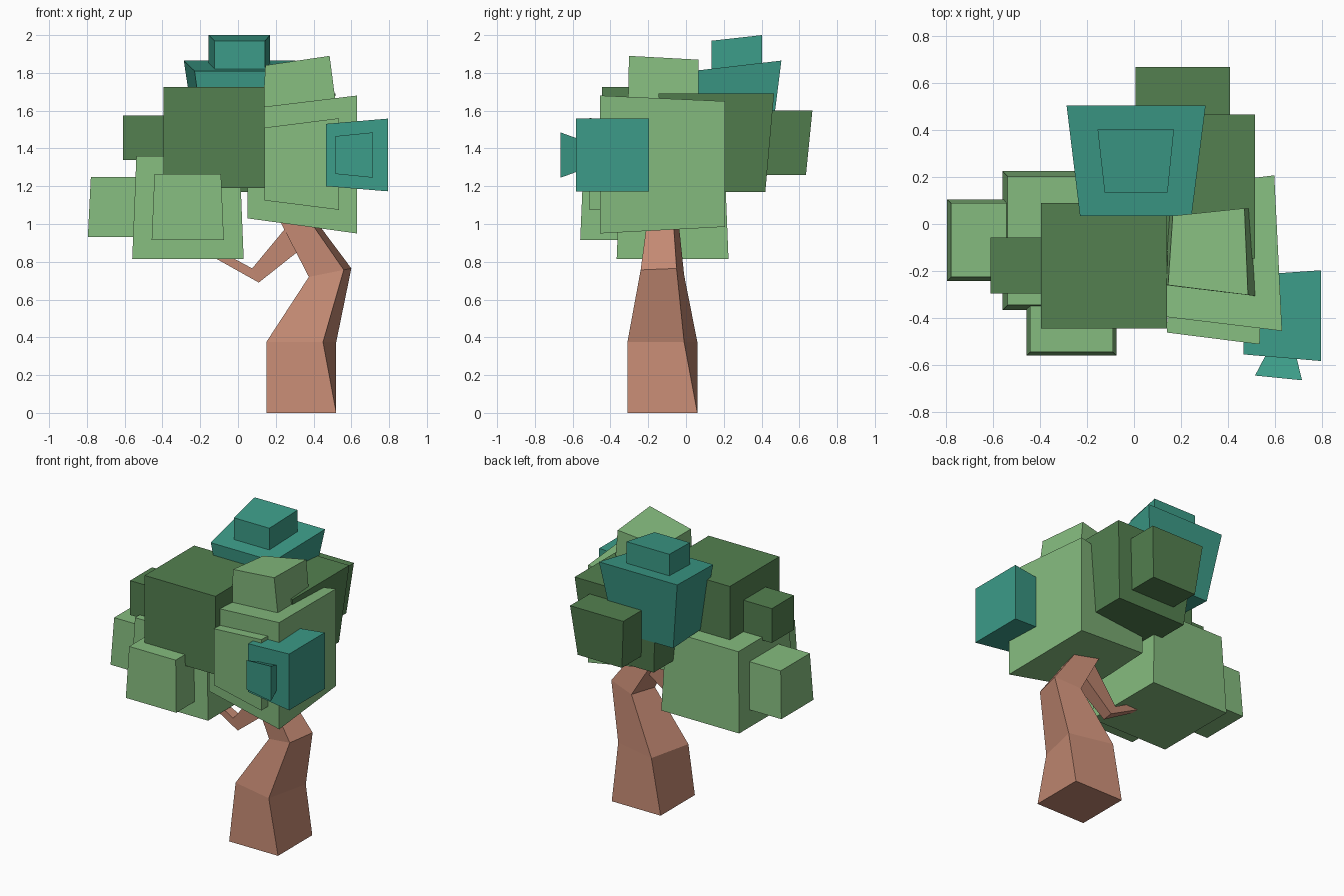
import bpy, bmesh


def material(name, rgb):
    m = bpy.data.materials.new(name)
    m.diffuse_color = (*rgb, 1)
    return m


BARK = material("bark", (0.546, 0.25, 0.17))
LIGHT = material("light_leaf", (0.235, 0.50, 0.21))
DARK = material("dark_leaf", (0.087, 0.216, 0.08))
TEAL = material("teal_leaf", (0.045, 0.33, 0.246))


def loft(name, mat, *rings):
    """Closed four-sided solid through a series of corner rings."""
    bm = bmesh.new()
    vs = [[bm.verts.new(p) for p in r] for r in rings]
    for a, b in zip(vs, vs[1:]):
        for i in range(4):
            j = (i + 1) % 4
            bm.faces.new((a[i], a[j], b[j], b[i]))
    bm.faces.new(vs[0])
    bm.faces.new(vs[-1])
    bmesh.ops.recalc_face_normals(bm, faces=bm.faces)
    me = bpy.data.meshes.new(name)
    bm.to_mesh(me)
    bm.free()
    me.materials.append(mat)
    ob = bpy.data.objects.new(name, me)
    bpy.context.collection.objects.link(ob)
    return ob


def level(x0, x1, y0, y1, z):
    return [(x0, y0, z), (x1, y0, z), (x1, y1, z), (x0, y1, z)]


def side(x, y0, y1, z0, z1):
    return [(x, y0, z0), (x, y1, z0), (x, y1, z1), (x, y0, z1)]


def block(name, mat, x0, x1, y0, y1, z0, z1, t=0.0):
    """Upright block given by its base, with the top inset by t."""
    loft(name, mat, level(x0, x1, y0, y1, z0),
         level(x0 + t, x1 - t, y0 + t, y1 - t, z1))


# Twisting, bent trunk
loft("trunk", BARK,
     level(0.15, 0.52, -0.31, 0.06, 0),
     [(0.15, -0.24, 0.375), (0.45, -0.31, 0.375), (0.52, -0.01, 0.375), (0.22, 0.06, 0.375)],
     [(0.375, -0.20, 0.72), (0.56, -0.24, 0.757), (0.60, -0.05, 0.765), (0.42, -0.01, 0.73)],
     [(0.22, -0.17, 1.02), (0.35, -0.20, 1.06), (0.38, -0.07, 1.06), (0.25, -0.04, 1.02)])

# Side branch, kinked upward
loft("branch", BARK,
     [(0.35, -0.17, 0.88), (0.35, -0.07, 0.88), (0.27, -0.07, 1.00), (0.27, -0.17, 1.00)],
     [(0.11, -0.16, 0.69), (0.11, -0.09, 0.70), (0.075, -0.09, 0.765), (0.075, -0.16, 0.765)],
     [(-0.14, -0.15, 0.83), (-0.14, -0.10, 0.83), (-0.12, -0.10, 0.87), (-0.12, -0.15, 0.87)])

# Light leaves, lower left
block("lower_left_leaves", LIGHT, -0.56, 0.03, -0.367, 0.225, 0.815, 1.36, 0.022)
block("lower_left_side_leaves", LIGHT, -0.795, -0.45, -0.242, 0.105, 0.93, 1.25, 0.016)
block("lower_left_front_leaves", LIGHT, -0.457, -0.075, -0.56, -0.18, 0.915, 1.265, 0.015)

# Dark leaves, middle and back
block("middle_leaves", DARK, -0.395, 0.14, -0.445, 0.09, 1.19, 1.725)
block("middle_side_leaves", DARK, -0.61, -0.37, -0.295, -0.057, 1.34, 1.575)
block("back_leaves", DARK, -0.05, 0.47, -0.10, 0.42, 1.17, 1.69, -0.046)
block("back_small_leaves", DARK, 0.04, 0.375, 0.30, 0.635, 1.26, 1.60, -0.034)

# Light leaves, right
loft("right_leaves", LIGHT,
     [(0.05, -0.385, 1.03), (0.05, 0.14, 1.055), (0.05, 0.14, 1.585), (0.05, -0.385, 1.61)],
     [(0.63, -0.455, 0.95), (0.597, 0.207, 0.985), (0.597, 0.207, 1.65), (0.63, -0.455, 1.68)])
loft("right_top_leaves", LIGHT,
     [(0.13, -0.26, 1.58), (0.52, -0.307, 1.62), (0.495, 0.065, 1.61), (0.14, 0.035, 1.57)],
     [(0.145, -0.26, 1.84), (0.485, -0.302, 1.89), (0.47, 0.067, 1.87), (0.165, 0.035, 1.825)])
loft("right_front_leaves", LIGHT,
     [(0.14, -0.462, 1.125), (0.535, -0.512, 1.075), (0.535, -0.512, 1.56), (0.14, -0.462, 1.51)],
     [(0.15, -0.17, 1.13), (0.54, -0.15, 1.08), (0.54, -0.15, 1.555), (0.15, -0.17, 1.505)])

# Teal leaves, far right
loft("far_right_leaves", TEAL,
     side(0.465, -0.555, -0.22, 1.20, 1.53), side(0.795, -0.583, -0.197, 1.173, 1.558))
loft("far_right_small_leaves", TEAL,
     [(0.515, -0.645, 1.265), (0.715, -0.665, 1.245), (0.715, -0.665, 1.485), (0.515, -0.645, 1.465)],
     [(0.57, -0.54, 1.305), (0.685, -0.54, 1.29), (0.685, -0.54, 1.44), (0.57, -0.54, 1.425)])

# Teal leaves, crown
loft("crown_leaves", TEAL,
     [(-0.17, 0.075, 1.37), (0.19, 0.075, 1.37), (0.23, 0.445, 1.39), (-0.215, 0.445, 1.39)],
     [(-0.23, 0.035, 1.81), (0.245, 0.035, 1.81), (0.305, 0.505, 1.865), (-0.287, 0.505, 1.865)])
loft("crown_top_leaves", TEAL,
     *[[(-0.125, 0.135, z), (0.143, 0.135, z), (0.17, 0.402, z + 0.03), (-0.155, 0.402, z + 0.03)]
       for z in (1.79, 1.97)])
